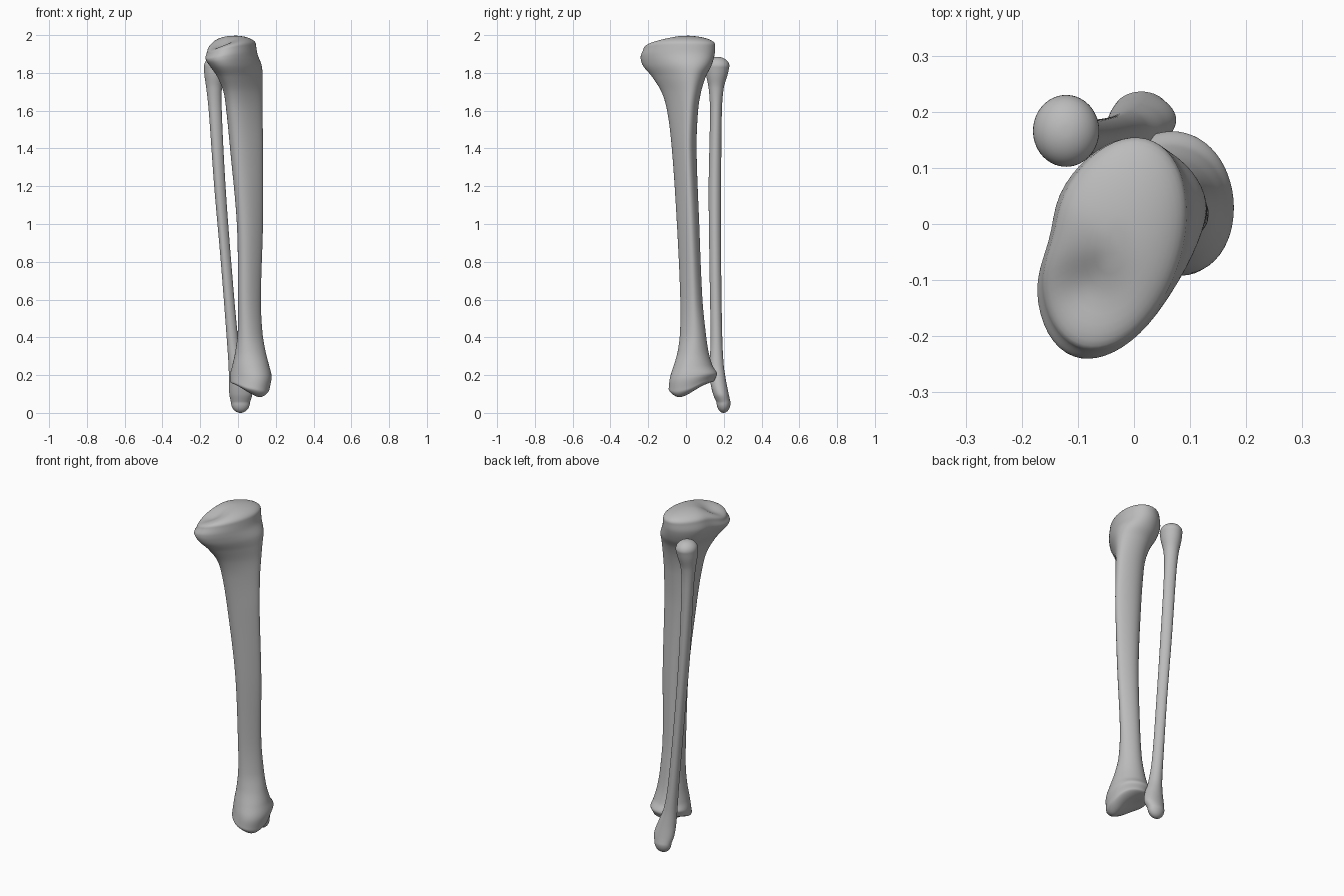
import bpy
import bmesh
from math import cos, sin, pi, exp
from mathutils import Vector

cube = bpy.data.objects.get("Cube")
if cube:
    bpy.data.objects.remove(cube)

grey = bpy.data.materials.new("bone grey")
grey.use_nodes = True
colour = (0.5, 0.5, 0.5, 1)
grey.diffuse_color = colour
grey.node_tree.nodes["Principled BSDF"].inputs["Base Color"].default_value = colour

SIDES, STEPS = 56, 8


def bump(x, y, cx, cy, r):
    return exp(-((x - cx) ** 2 + (y - cy) ** 2) / (r * r))


def smooth(a, b, v):
    t = min(1, max(0, (v - a) / (b - a)))
    return t * t * (3 - 2 * t)


def spline(keys):
    """Cubic interpolation through the sections, monotone in height."""
    out = []
    for i in range(len(keys) - 1):
        a, b = keys[i], keys[i + 1]
        before, after = keys[max(i - 1, 0)], keys[min(i + 2, len(keys) - 1)]
        h = b[0] - a[0]
        for j in range(STEPS):
            t = j / STEPS
            row = [a[0] + h * t]
            for p, q, r, s in list(zip(before, a, b, after))[1:]:
                m0 = (r - p) / (b[0] - before[0]) * h
                m1 = (s - q) / (after[0] - a[0]) * h
                row.append(q + (r - q) * t * t * (3 - 2 * t)
                           + m0 * t * (1 - t) ** 2 - m1 * t * t * (1 - t))
            out.append(row)
    out.append(list(keys[-1]))
    return out


def ring(section):
    """Egg outline with a sideways lean and a dent, fitted to its extents."""
    z, x0, x1, y0, y1, egg, lean, dent = section
    pts = []
    for i in range(SIDES):
        t = 2 * pi * i / SIDES
        u, v = cos(t), sin(t)
        u2 = u + dent * exp(-((t - 0.88 * pi) / 0.3) ** 2)
        pts.append((u2, v * (1 - egg * u) + lean * u))
    us, vs = [p[0] for p in pts], [p[1] for p in pts]
    fit = lambda v, lo, hi, a, b: a + (v - lo) / (hi - lo) * (b - a)
    return [Vector((fit(u, min(us), max(us), x0, x1),
                    fit(v, min(vs), max(vs), y0, y1), z)) for u, v in pts]


def cap(base, height):
    """Rounded rings closing an end; positive height goes up."""
    centre = sum(base, Vector()) / SIDES
    return [[centre + (p - centre) * cos(a) + Vector((0, 0, height * sin(a)))
             for p in base] for a in [k * pi / 22 for k in range(1, 11)]]


def bone(name, keys, bottom, top, shape=None):
    rings = [ring(s) for s in spline(keys)]
    rings = cap(rings[0], -bottom)[::-1] + rings + cap(rings[-1], top)
    bm = bmesh.new()
    loops = [[bm.verts.new(shape(p) if shape else p) for p in r] for r in rings]
    for a, b in zip(loops, loops[1:]):
        for i in range(SIDES):
            j = (i + 1) % SIDES
            bm.faces.new((a[i], a[j], b[j], b[i]))
    bm.faces.new(loops[0][::-1])
    bm.faces.new(loops[-1])
    mesh = bpy.data.meshes.new(name)
    bm.to_mesh(mesh)
    bm.free()
    for f in mesh.polygons:
        f.use_smooth = True
    mesh.materials.append(grey)
    obj = bpy.data.objects.new(name, mesh)
    bpy.context.collection.objects.link(obj)


def shin_shape(p):
    """Joint surfaces: sloping plateau above, ankle arch and knob below."""
    x, y, z = p
    head, foot = smooth(1.82, 1.96, z), 1 - smooth(0.1, 0.26, z)
    z -= head * (0.045 * bump(x, y, -0.15, -0.17, 0.12)
                 + 0.025 * bump(x, y, -0.08, -0.11, 0.06))
    z += foot * (0.035 * bump(x, y, 0.03, 0.03, 0.07)
                 + 0.045 * smooth(0, 0.14, y)
                 - 0.03 * bump(x, y, 0.12, -0.04, 0.06)
                 + 0.02 * smooth(0.06, -0.04, x))
    return Vector((x, y, z))


# Sections: height, x range, y range, egg, lean, dent
bone("shin_bone", [
    (0.135, -0.042, 0.168, -0.092, 0.152, -0.1, -0.1, 0),
    (0.19, -0.042, 0.178, -0.085, 0.165, -0.1, -0.1, 0),
    (0.25, -0.03, 0.165, -0.065, 0.14, 0, -0.05, 0),
    (0.32, -0.015, 0.147, -0.045, 0.12, 0.1, 0, 0),
    (0.42, -0.002, 0.13, -0.032, 0.105, 0.2, 0.1, 0),
    (0.6, 0, 0.121, -0.03, 0.087, 0.3, 0.15, 0),
    (1, -0.006, 0.132, -0.048, 0.07, 0.35, 0.2, 0),
    (1.4, -0.042, 0.132, -0.075, 0.056, 0.35, 0.25, 0),
    (1.6, -0.062, 0.13, -0.1, 0.064, 0.35, 0.35, 0),
    (1.7, -0.077, 0.13, -0.13, 0.08, 0.35, 0.4, 0.03),
    (1.78, -0.11, 0.13, -0.18, 0.105, 0.3, 0.4, 0.06),
    (1.84, -0.15, 0.125, -0.228, 0.135, 0.2, 0.38, 0.09),
    (1.9, -0.172, 0.103, -0.24, 0.152, 0.05, 0.32, 0.1),
    (1.95, -0.163, 0.095, -0.225, 0.154, 0, 0.3, 0.08),
], 0.035, 0.05, shin_shape)

bone("calf_bone", [
    (0.055, -0.037, 0.063, 0.162, 0.236, 0, 0, 0),
    (0.1, -0.046, 0.075, 0.143, 0.226, 0, 0, 0),
    (0.17, -0.048, 0.055, 0.128, 0.212, 0, 0, 0),
    (0.25, -0.05, 0.025, 0.126, 0.2, 0, 0, 0),
    (0.4, -0.06, 0, 0.13, 0.192, 0.1, 0, 0),
    (0.8, -0.091, -0.036, 0.124, 0.186, 0.2, 0, 0),
    (1.2, -0.126, -0.066, 0.12, 0.186, 0.2, 0, 0),
    (1.6, -0.155, -0.086, 0.127, 0.19, 0.1, 0, 0),
    (1.72, -0.168, -0.085, 0.12, 0.2, 0, 0, 0),
    (1.79, -0.178, -0.07, 0.106, 0.22, 0, 0, 0),
    (1.835, -0.18, -0.062, 0.102, 0.23, 0, 0, 0),
], 0.055, 0.05)
